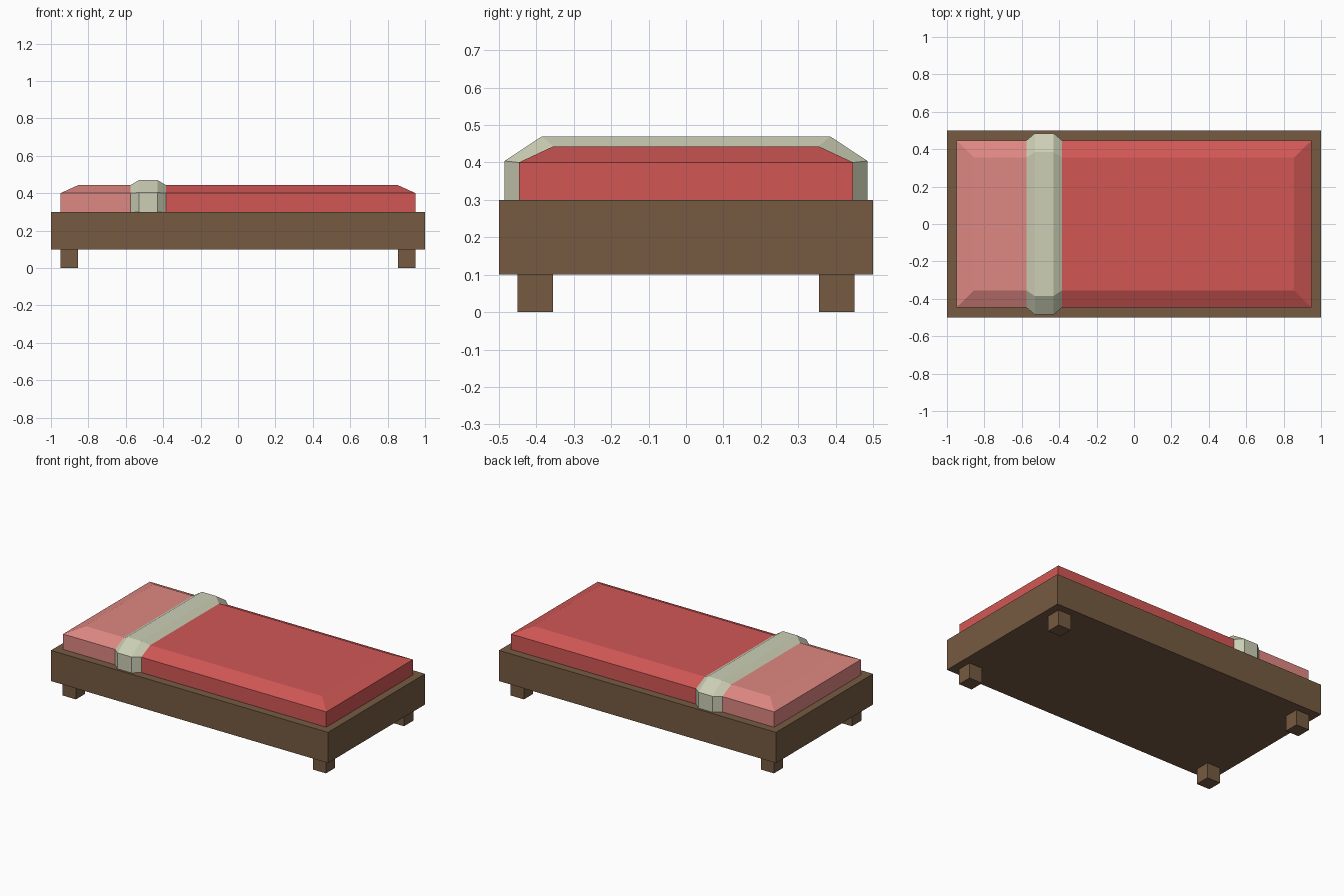
import bpy
import bmesh
from mathutils import Matrix, Vector

if "Cube" in bpy.data.objects:
    bpy.data.objects.remove(bpy.data.objects["Cube"])


def material(name, rgb):
    # 8-bit display colour to linear
    m = bpy.data.materials.new(name)
    m.diffuse_color = [(c / 255) ** 2.2 for c in rgb] + [1.0]
    m.use_nodes = True
    m.node_tree.nodes["Principled BSDF"].inputs["Base Color"].default_value = m.diffuse_color
    return m


wood = material("wood", (117, 91, 68))
pink = material("pink_sheet", (222, 135, 129))
cream = material("cream_fold", (203, 206, 180))
red = material("red_blanket", (208, 88, 86))


def finish(bm, name, mat):
    bmesh.ops.recalc_face_normals(bm, faces=bm.faces)
    mesh = bpy.data.meshes.new(name)
    bm.to_mesh(mesh)
    bm.free()
    mesh.materials.append(mat)
    obj = bpy.data.objects.new(name, mesh)
    bpy.context.collection.objects.link(obj)
    return obj


def box(name, lo, hi, mat):
    lo, hi = Vector(lo), Vector(hi)
    bm = bmesh.new()
    bmesh.ops.create_cube(
        bm, size=1,
        matrix=Matrix.Translation((lo + hi) / 2) @ Matrix.Diagonal((*(hi - lo), 1)))
    return finish(bm, name, mat)


def loft(name, sections, mat):
    # each section: x, half width, shoulder height, top half width, top height
    bm = bmesh.new()
    rings = []
    for x, w, s, tw, t in sections:
        pts = [(-w, 0.3), (-w, s), (-tw, t), (tw, t), (w, s), (w, 0.3)]
        rings.append([bm.verts.new((x, y, z)) for y, z in pts])
    for a, b in zip(rings, rings[1:]):
        for i in range(6):
            j = (i + 1) % 6
            bm.faces.new((a[i], a[j], b[j], b[i]))
    bm.faces.new(rings[0])
    bm.faces.new(rings[-1])
    bmesh.ops.remove_doubles(bm, verts=bm.verts, dist=1e-4)
    bmesh.ops.dissolve_limit(bm, angle_limit=0.01, verts=bm.verts, edges=bm.edges)
    return finish(bm, name, mat)


# Frame and four legs
box("bed_frame", (-1, -0.5, 0.1), (1, 0.5, 0.3), wood)
for sx, end in ((-1, "head"), (1, "foot")):
    for sy, side in ((-1, "front"), (1, "back")):
        cx, cy = sx * 0.9025, sy * 0.4025
        box(f"{end}_{side}_leg", (cx - 0.0475, cy - 0.0475, 0),
            (cx + 0.0475, cy + 0.0475, 0.1), wood)

# Bedding: sheet at the head, raised fold, blanket to the foot
L, R = -0.575, -0.385


def body(x):
    return (x, 0.447, 0.4, 0.355, 0.443)


def end(x):
    return (x, 0.447, 0.4, 0.447, 0.4)


loft("sheet", [end(-0.95), body(-0.855), body(L)], pink)
loft("folded_sheet", [body(L), (-0.53, 0.485, 0.404, 0.385, 0.47),
                      (-0.43, 0.485, 0.404, 0.385, 0.47), body(R)], cream)
loft("blanket", [body(R), body(0.855), end(0.95)], red)
